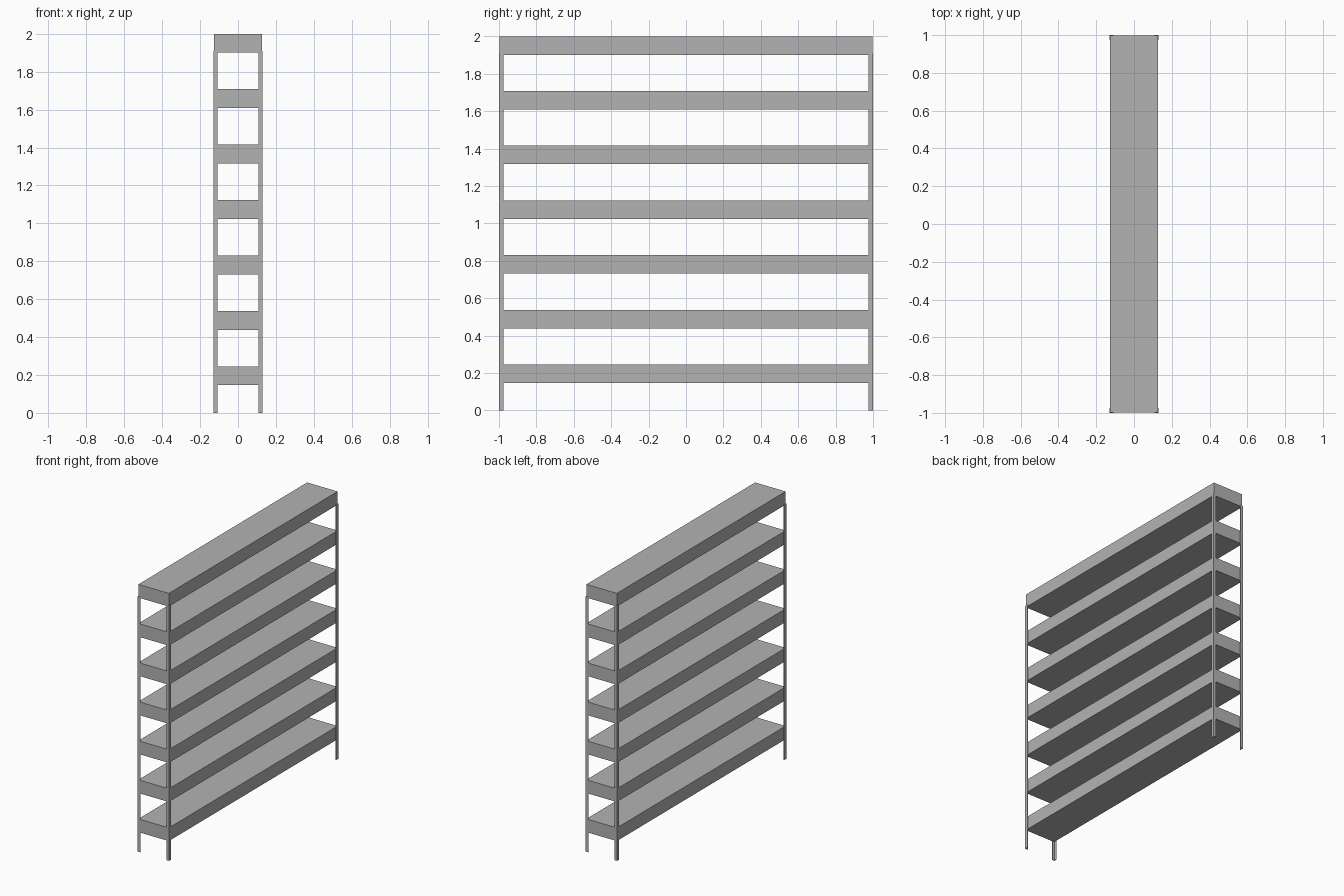
import bpy
import bmesh

cube = bpy.data.objects.get("Cube")
if cube:
    bpy.data.objects.remove(cube, do_unlink=True)

HALF_X, HALF_Y = 0.13, 1.0      # outer faces of the posts
WALL = 0.004                    # post sheet thickness
LEG_X, LEG_Y = 0.022, 0.025     # flange widths of the angle posts
POST_TOP = 1.91
SHELF_H, SHELF_LOW, PITCH, SHELVES = 0.099, 0.146, 0.2925, 7

grey = bpy.data.materials.new("shelf grey")
grey.use_nodes = True
colour = (0.45, 0.45, 0.45, 1)
grey.diffuse_color = colour
grey.node_tree.nodes["Principled BSDF"].inputs["Base Color"].default_value = colour


def extrude_profile(name, outline, low, high):
    """Prism over an xy outline between two heights."""
    bm = bmesh.new()
    base = bm.faces.new([bm.verts.new((x, y, low)) for x, y in outline])
    grown = bmesh.ops.extrude_face_region(bm, geom=[base])
    top = [v for v in grown["geom"] if isinstance(v, bmesh.types.BMVert)]
    bmesh.ops.translate(bm, verts=top, vec=(0, 0, high - low))
    bmesh.ops.recalc_face_normals(bm, faces=bm.faces)
    mesh = bpy.data.meshes.new(name)
    bm.to_mesh(mesh)
    bm.free()
    mesh.materials.append(grey)
    obj = bpy.data.objects.new(name, mesh)
    bpy.context.collection.objects.link(obj)
    return obj


# Shelves, fitted inside the posts
sx, sy = HALF_X - WALL, HALF_Y - WALL / 2
for i in range(SHELVES):
    z = SHELF_LOW + i * PITCH
    extrude_profile(f"shelf_{i + 1}", [(-sx, -sy), (sx, -sy), (sx, sy), (-sx, sy)],
                    z, z + SHELF_H)

# L-shaped corner posts
angle = [(0, 0), (LEG_X, 0), (LEG_X, WALL), (WALL, WALL), (WALL, LEG_Y), (0, LEG_Y)]
for side, mx in (("left", 1), ("right", -1)):
    for end, my in (("front", -1), ("back", 1)):
        outline = [(mx * (HALF_X - x), my * (HALF_Y - y)) for x, y in angle]
        extrude_profile(f"{end}_{side}_post", outline, 0, POST_TOP)
